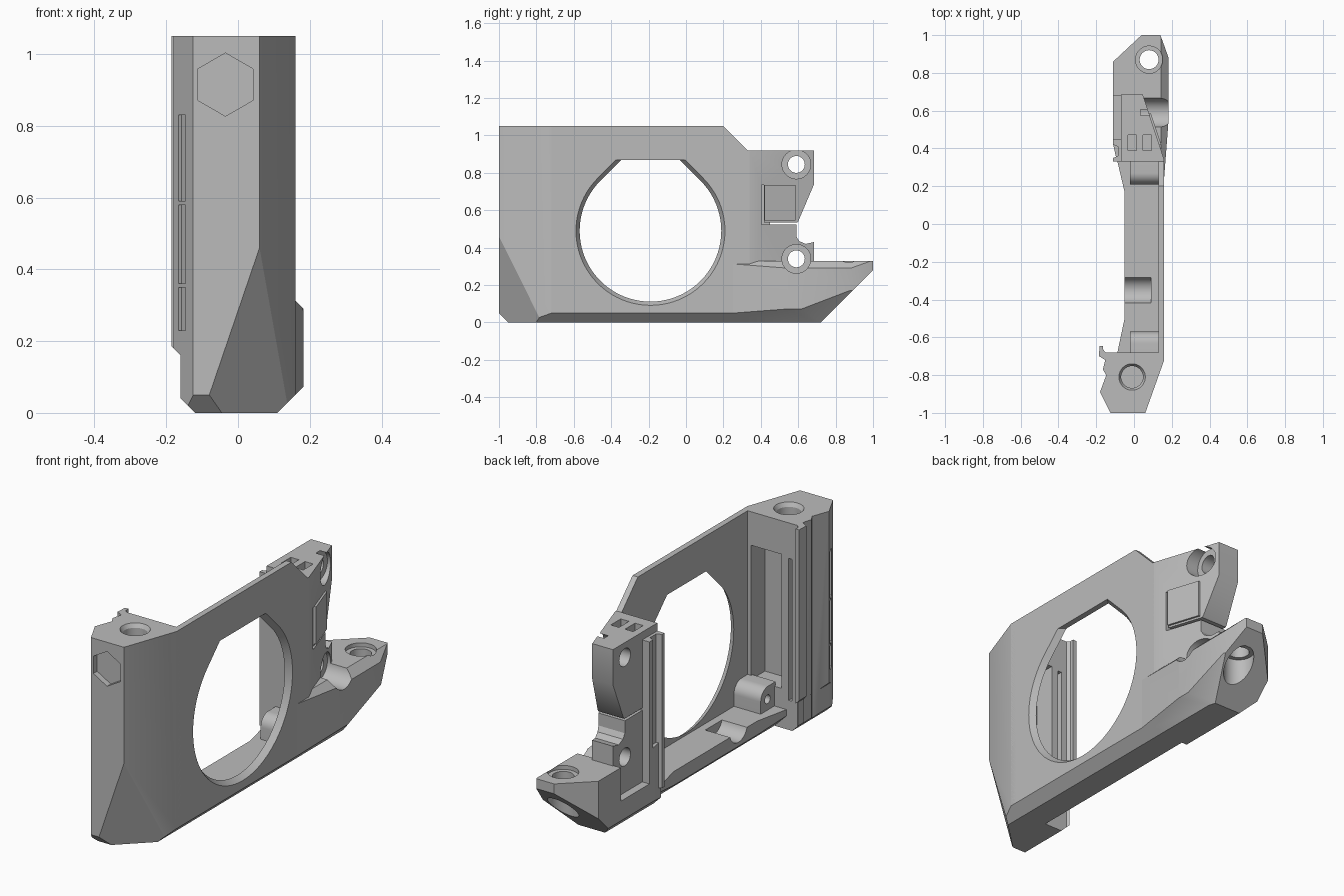
import bpy, bmesh
from math import sin, cos, pi, radians
from mathutils import Vector

cube = bpy.data.objects.get("Cube")
if cube:
    bpy.data.objects.remove(cube, do_unlink=True)

grey = bpy.data.materials.new("plain grey")
grey.use_nodes = True
grey.diffuse_color = (0.5, 0.5, 0.5, 1)
grey.node_tree.nodes["Principled BSDF"].inputs["Base Color"].default_value = (0.5, 0.5, 0.5, 1)
parts = []


def place(axis, p, d):
    return {"x": (d, p[0], p[1]), "y": (p[0], d, p[1]), "z": (p[0], p[1], d)}[axis]


def prism(name, axis, pts, lo, hi, end=None):
    """Extrude a flat outline along an axis, optionally changing into a second outline."""
    bm = bmesh.new()
    a = [bm.verts.new(place(axis, p, lo)) for p in pts]
    b = [bm.verts.new(place(axis, p, hi)) for p in (end or pts)]
    bm.faces.new(a)
    bm.faces.new(b)
    for i in range(len(a)):
        j = (i + 1) % len(a)
        bm.faces.new((a[i], a[j], b[j], b[i]))
    bmesh.ops.recalc_face_normals(bm, faces=bm.faces)
    mesh = bpy.data.meshes.new(name)
    bm.to_mesh(mesh)
    bm.free()
    mesh.materials.append(grey)
    ob = bpy.data.objects.new(name, mesh)
    bpy.context.collection.objects.link(ob)
    return ob


def part(*args):
    ob = prism(*args)
    parts.append(ob)
    return ob


def rect(u0, u1, v0, v1):
    return [(u0, v0), (u1, v0), (u1, v1), (u0, v1)]


def ring(u, v, r, n=48, start=0.0):
    return [(u + r * cos(start + 2 * pi * i / n), v + r * sin(start + 2 * pi * i / n)) for i in range(n)]


def cut(ob, *args):
    """Subtract a prism from a part."""
    tool = prism("cutter", *args)
    mod = ob.modifiers.new("cut", "BOOLEAN")
    mod.operation = "DIFFERENCE"
    mod.solver = "EXACT"
    mod.object = tool
    bpy.context.view_layer.objects.active = ob
    bpy.ops.object.modifier_apply(modifier=mod.name)
    bpy.data.objects.remove(tool, do_unlink=True)


def trim(ob, a, b, c, inside):
    """Slice a part along the plane through three points, keeping the inside point."""
    a, b, c = Vector(a), Vector(b), Vector(c)
    n = (b - a).cross(c - a).normalized()
    if n.dot(Vector(inside) - a) > 0:
        n = -n
    bm = bmesh.new()
    bm.from_mesh(ob.data)
    bmesh.ops.bisect_plane(bm, geom=bm.verts[:] + bm.edges[:] + bm.faces[:], dist=1e-5,
                           plane_co=a, plane_no=n, clear_outer=True)
    edges = [e for e in bm.edges if e.is_boundary]
    if edges:
        bmesh.ops.edgeloop_fill(bm, edges=edges)
    bmesh.ops.recalc_face_normals(bm, faces=bm.faces)
    bm.to_mesh(ob.data)
    bm.free()


def lower_outer_bevel(ob):
    trim(ob, (0.11, 0, 0), (0.11, 1, 0), (0.16, 0, 0.05), (0, 0, 0.5))


def window(r):
    """Round opening with 45 degree shoulders and a flat top."""
    cy, cz, top = -0.19, 0.49, 0.87
    arc = [(cy + r * cos(t), cz + r * sin(t)) for t in
           [radians(135 + 270 * i / 60) for i in range(61)]]
    half = r * 2 ** 0.5 - (top - cz)
    return arc + [(cy + half, top), (cy - half, top)]


# Outer wall with its large bevelled opening
wall = part("side_wall", "x", [(-0.72, 0), (0.34, 0), (0.34, 0.92), (0.33, 0.92), (0.2, 1.05),
                               (-0.72, 1.05)], 0.13, 0.16)
lower_outer_bevel(wall)
cut(wall, "x", window(0.372), 0.12, 0.17, window(0.405))

# Front column
col = part("front_column", "z", [
    (-0.125, -1), (0.06, -1), (0.16, -0.72), (0.16, -0.68), (-0.15, -0.68), (-0.163, -0.665),
    (-0.163, -0.645), (-0.183, -0.645), (-0.185, -0.7), (-0.152, -0.72), (-0.165, -0.77),
    (-0.147, -0.8), (-0.18, -0.89)], 0, 1.05)
core = (0, -0.8, 0.6)
trim(col, (0.06, -1, 0.46), (-0.08, -1, 0.05), (0.16, -0.76, 0.02), core)
trim(col, (0, -1, 0.05), (1, -1, 0.05), (0, -0.95, 0), core)
trim(col, (-0.16, 0, 0.04), (-0.16, 1, 0.04), (-0.12, 0, 0), core)
lower_outer_bevel(col)
cut(col, "y", [(-0.3, -0.1), (-0.16, -0.1), (-0.16, 0.16), (-0.19, 0.19), (-0.3, 0.19)], -1.1, -0.5)
cut(col, "z", ring(-0.01, -0.81, 0.058), 0.9, 1.1)
cut(col, "z", ring(-0.01, -0.81, 0.058), 1.03, 1.06, ring(-0.01, -0.81, 0.076))
cut(col, "y", ring(-0.035, 0.915, 0.088, 6, pi / 6), -1.1, -0.97)
cut(col, "y", rect(-0.06, 0.11, 0.2, 0.88), -0.79, -0.6)
cut(col, "y", rect(-0.12, -0.1, 0.15, 0.87), -0.73, -0.6)
for z0, z1 in ((0.23, 0.35), (0.36, 0.58), (0.59, 0.83)):
    cut(col, "z", [(-0.16, -0.965), (-0.139, -0.953), (-0.158, -0.913), (-0.18, -0.925)], z0, z1)

# Floor ledge with a round trough
ledge = part("floor_ledge", "z", [(-0.09, -0.69), (0.135, -0.69), (0.135, 0.34), (-0.09, 0.34),
                                  (-0.05, 0.17), (-0.05, -0.5)], 0, 0.1)
lower_outer_bevel(ledge)
trim(ledge, (-0.05, 0, 0.03), (-0.05, 1, 0.03), (-0.02, 0, 0), (0.05, 0, 0.05))
cut(ledge, "x", ring(-0.35, 0.12, 0.07), -0.2, 0.09)

# Rounded screw bosses on the floor
for name, back, tip in (("front_screw_boss", -0.69, -0.57), ("rear_screw_boss", 0.34, 0.21)):
    s = 1 if tip > back else -1
    curve = [(tip - s * 0.06 * (1 - cos(t)), 0.16 + 0.06 * sin(t))
             for t in [pi / 2 * i / 10 for i in range(11)]]
    boss = part(name, "x", [(back, 0.05), (tip, 0.05)] + curve + [(back, 0.22)], -0.02, 0.135)
    cut(boss, "x", ring(tip - s * 0.055, 0.155, 0.022, 24), -0.1, 0.08)


def screw_seats(ob):
    for z in (0.845, 0.34):
        cut(ob, "x", ring(0.59, z, 0.045), -0.3, 0.3)
        cut(ob, "x", ring(0.59, z, 0.077), 0.035, 0.3)


# Rear bracket: notched profile with an angled outer face
bracket = part("rear_bracket", "x", [
    (0.33, 0.05), (0.33, 0.92), (0.685, 0.92), (0.685, 0.74), (0.6, 0.54), (0.59, 0.53),
    (0.59, 0.46), (0.605, 0.435), (0.64, 0.42), (0.685, 0.43), (0.685, 0.05)], -0.07, 0.16)
trim(bracket, (0.16, 0.34, 0), (0.16, 0.34, 1), (0.045, 0.69, 0), (0, 0.4, 0.5))
lower_outer_bevel(bracket)
cut(bracket, "x", rect(0.403, 0.417, 0.523, 0.735), -0.3, 0.3)
cut(bracket, "x", rect(0.403, 0.62, 0.523, 0.535), -0.3, 0.3)
for x in (-0.01, 0.07):
    cut(bracket, "z", rect(x - 0.023, x + 0.023, 0.39, 0.47), 0.86, 1)
screw_seats(bracket)

# Raised pad on the angled face
part("angled_pad", "z", [(0.06, 0.42), (0.145, 0.42), (0.09, 0.585), (0.06, 0.585)], 0.545, 0.735)

# Grooved rail on the inner side of the bracket
part("inner_rail", "z", [(-0.06, 0.33), (-0.11, 0.33), (-0.11, 0.35), (-0.085, 0.36), (-0.085, 0.41),
                         (-0.11, 0.42), (-0.11, 0.45), (-0.06, 0.45)], 0.1, 0.88)

# Pointed tail foot
tail = part("tail_foot", "z", [
    (-0.09, 0.33), (0.14, 0.33), (0.14, 0.25), (0.16, 0.25), (0.183, 0.55), (0.183, 0.88),
    (0.14, 1), (0.04, 1), (-0.11, 0.86), (-0.11, 0.42)], 0, 0.33)
heart = (0.05, 0.6, 0.2)
trim(tail, (0, 0.72, 0), (1, 0.72, 0), (0, 1, 0.28), heart)
lower_outer_bevel(tail)
trim(tail, (0.183, 0.62, 0.073), (0.183, 0.9, 0.18), (0.1, 0.72, 0), heart)
trim(tail, (0.183, 0, 0.29), (0.183, 1, 0.29), (0.143, 0, 0.33), heart)
trim(tail, (-0.11, 0, 0.06), (-0.11, 1, 0.06), (-0.05, 0, 0), heart)
cut(tail, "z", rect(-0.2, -0.07, 0.45, 0.68), 0.16, 0.5)
screw_seats(tail)
cut(tail, "z", ring(0.08, 0.87, 0.05), -0.1, 0.5)
cut(tail, "z", ring(0.08, 0.87, 0.072), 0.31, 0.5)
cut(tail, "z", ring(0.08, 0.87, 0.072), -0.1, 0.22)

# Smooth round surfaces while keeping edges sharp
bpy.ops.object.select_all(action="DESELECT")
for ob in parts:
    ob.select_set(True)
bpy.context.view_layer.objects.active = parts[0]
bpy.ops.object.shade_smooth_by_angle(angle=radians(25))
